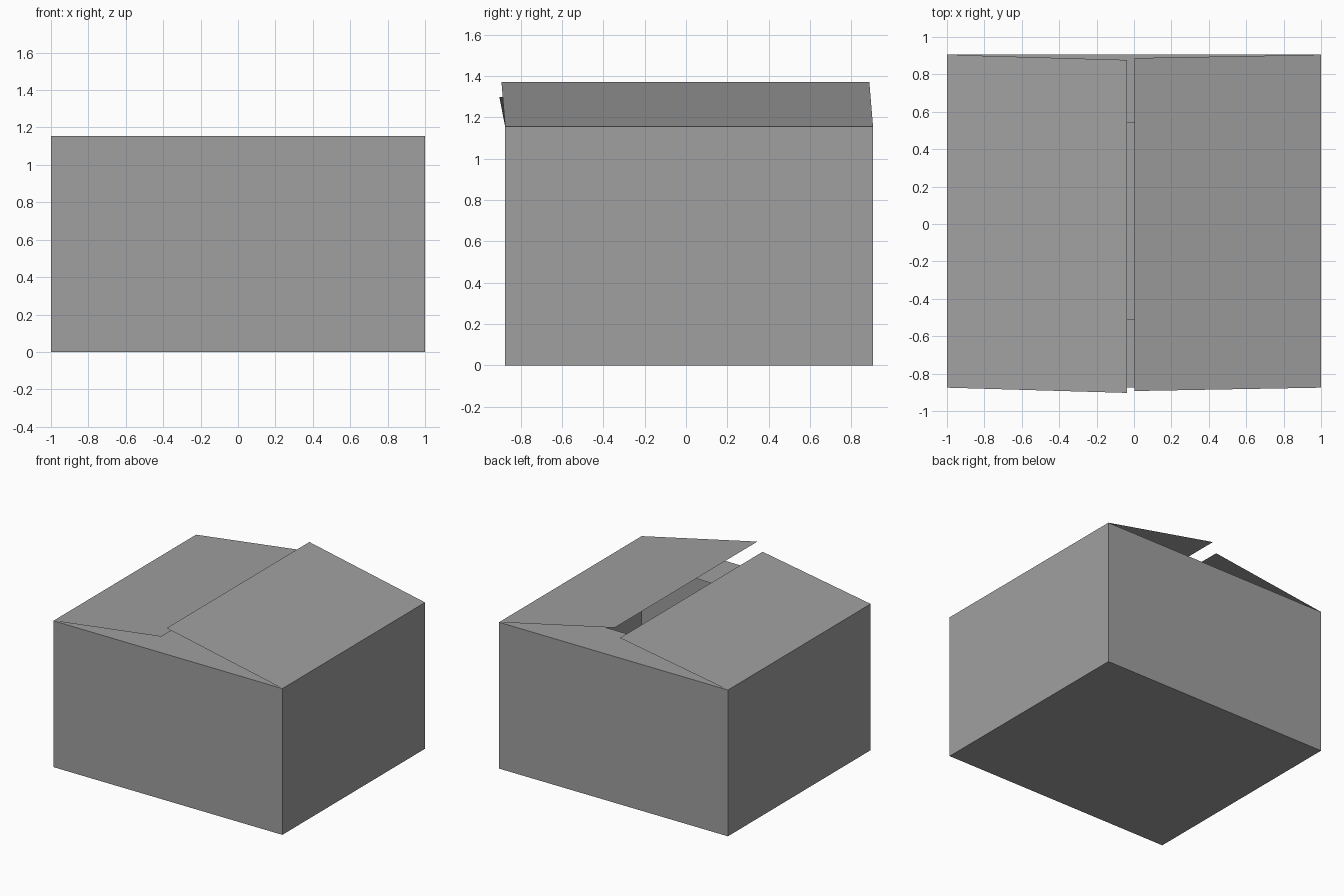
import bpy
import bmesh
from mathutils import Vector

cube = bpy.data.objects.get("Cube")
if cube:
    bpy.data.objects.remove(cube, do_unlink=True)

# Overall size of the carton
HALF_WIDTH = 1.0
FRONT, BACK = -0.875, 0.905
HEIGHT = 1.155

# Single cardboard colour
GREY = (0.35, 0.35, 0.35, 1.0)
cardboard = bpy.data.materials.new("grey cardboard")
cardboard.use_nodes = True
cardboard.diffuse_color = GREY
cardboard.node_tree.nodes["Principled BSDF"].inputs["Base Color"].default_value = GREY


def add_object(name, bm):
    mesh = bpy.data.meshes.new(name)
    bm.to_mesh(mesh)
    bm.free()
    mesh.materials.append(cardboard)
    obj = bpy.data.objects.new(name, mesh)
    bpy.context.collection.objects.link(obj)
    return obj


def add_flap(name, start, end, fold):
    """Thin sheet swept from a hinge edge along the fold direction."""
    bm = bmesh.new()
    start, end, fold = Vector(start), Vector(end), Vector(fold)
    corners = [start, end, end + fold, start + fold]
    face = bm.faces.new([bm.verts.new(c) for c in corners])
    face.normal_update()
    if face.normal.z < 0:
        face.normal_flip()
    return add_object(name, bm)


# Carton body: thin walls and floor, open at the top
bm = bmesh.new()
bmesh.ops.create_cube(bm, size=1.0)
bmesh.ops.scale(bm, verts=bm.verts, vec=(2 * HALF_WIDTH, BACK - FRONT, HEIGHT))
bmesh.ops.translate(bm, verts=bm.verts, vec=(0, (FRONT + BACK) / 2, HEIGHT / 2))
lid = [f for f in bm.faces if f.normal.z > 0.9]
bmesh.ops.delete(bm, geom=lid, context='FACES_ONLY')
add_object("carton_body", bm)

# Corners of the rim
front_right = (-HALF_WIDTH, FRONT, HEIGHT)
front_left = (HALF_WIDTH, FRONT, HEIGHT)
back_right = (-HALF_WIDTH, BACK, HEIGHT)
back_left = (HALF_WIDTH, BACK, HEIGHT)

# Short inner flaps, folded flat
add_flap("front_flap", front_right, front_left, (0, 0.365, 0))
add_flap("back_flap", back_right, back_left, (0, -0.365, 0))

# Long outer flaps, half open and slightly skewed
add_flap("left_flap", front_left, back_left, (-0.998, -0.018, 0.217))
add_flap("right_flap", front_right, back_right, (0.963, -0.028, 0.143))
